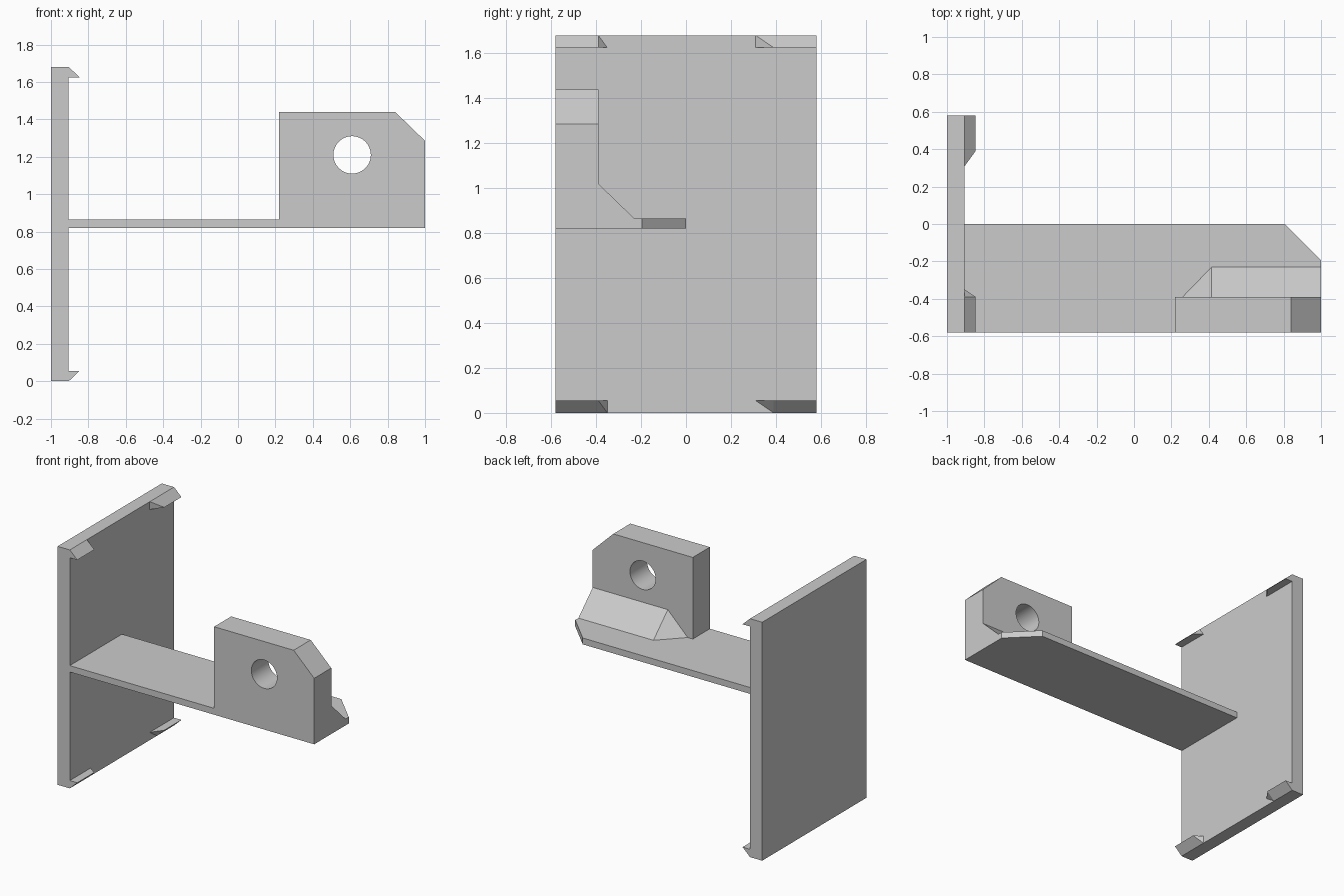
import bpy
import bmesh
from mathutils import Vector

cube = bpy.data.objects.get("Cube")
if cube:
    bpy.data.objects.remove(cube, do_unlink=True)

# Single plain grey
GREY = (0.6, 0.6, 0.6, 1)
grey = bpy.data.materials.new("light_grey")
grey.use_nodes = True
grey.diffuse_color = GREY
grey.node_tree.nodes["Principled BSDF"].inputs["Base Color"].default_value = GREY

# Shared dimensions
WALL_L, WALL_R, ARM_R = -1.0, -0.905, 1.0
FRONT, BACK, HEIGHT = -0.58, 0.58, 1.68
BLOCK_BACK, ARM_LOW, ARM_TOP = -0.39, 0.82, 0.865


def finish(name, bm):
    bmesh.ops.recalc_face_normals(bm, faces=bm.faces)
    mesh = bpy.data.meshes.new(name)
    bm.to_mesh(mesh)
    bm.free()
    mesh.materials.append(grey)
    obj = bpy.data.objects.new(name, mesh)
    bpy.context.collection.objects.link(obj)
    return obj


def prism(name, outline, offset):
    """Extrude a planar outline along an offset."""
    bm = bmesh.new()
    face = bm.faces.new([bm.verts.new(p) for p in outline])
    new = bmesh.ops.extrude_face_region(bm, geom=[face])["geom"]
    bmesh.ops.translate(bm, vec=Vector(offset),
                        verts=[v for v in new if isinstance(v, bmesh.types.BMVert)])
    return finish(name, bm)


def hull(name, points):
    bm = bmesh.new()
    bmesh.ops.convex_hull(bm, input=[bm.verts.new(p) for p in points])
    bmesh.ops.dissolve_limit(bm, angle_limit=0.01, verts=bm.verts, edges=bm.edges)
    return finish(name, bm)


def combine(target, tool, operation):
    """Apply a boolean and discard the tool."""
    mod = target.modifiers.new(operation.lower(), "BOOLEAN")
    mod.operation, mod.object, mod.solver = operation, tool, "EXACT"
    bpy.context.view_layer.objects.active = target
    bpy.ops.object.modifier_apply(modifier=mod.name)
    bpy.data.objects.remove(tool, do_unlink=True)


# Upright back plate
prism("wall_plate", [(WALL_L, FRONT, 0), (WALL_R, FRONT, 0),
                     (WALL_R, BACK, 0), (WALL_L, BACK, 0)], (0, 0, HEIGHT))


# Wedge clips at the plate corners, each with a slanted inner end
def clip(name, outer_y, edge_z, inner_z, edge_y, inner_y, tip_y):
    tip_x = WALL_R + 0.058
    hull(name, [(WALL_R, outer_y, edge_z), (WALL_R, outer_y, inner_z),
                (tip_x, outer_y, inner_z), (WALL_R, edge_y, edge_z),
                (WALL_R, inner_y, inner_z), (tip_x, tip_y, inner_z)])


LIP = 0.055
clip("top_front_clip", FRONT, HEIGHT, HEIGHT - LIP, -0.39, -0.35, -0.39)
clip("top_back_clip", BACK, HEIGHT, HEIGHT - LIP, 0.31, 0.31, 0.39)
clip("bottom_front_clip", FRONT, 0, LIP, -0.35, -0.35, -0.39)
clip("bottom_back_clip", BACK, 0, LIP, 0.39, 0.31, 0.39)

# Arm with a chamfered back corner
arm = prism("arm", [(WALL_R, FRONT, ARM_LOW), (ARM_R, FRONT, ARM_LOW),
                    (ARM_R, -0.195, ARM_LOW), (0.805, 0, ARM_LOW),
                    (WALL_R, 0, ARM_LOW)], (0, 0, ARM_TOP - ARM_LOW))

# Upright lug with a chamfered top corner
lug = prism("lug", [(0.22, FRONT, ARM_LOW), (ARM_R, FRONT, ARM_LOW),
                    (ARM_R, FRONT, 1.285), (0.84, FRONT, 1.44),
                    (0.22, FRONT, 1.44)], (0, BLOCK_BACK - FRONT, 0))
combine(arm, lug, "UNION")

# Sloped gusset behind the lug
hull("gusset", [(0.26, BLOCK_BACK, ARM_TOP), (0.415, -0.23, ARM_TOP),
                (0.415, BLOCK_BACK, 1.02), (ARM_R, BLOCK_BACK, ARM_TOP),
                (ARM_R, -0.23, ARM_TOP), (ARM_R, BLOCK_BACK, 1.02)])

# Round hole through the lug
bpy.ops.mesh.primitive_cylinder_add(vertices=64, radius=0.1, depth=0.6,
                                    location=(0.61, -0.485, 1.21),
                                    rotation=(1.5708, 0, 0))
cutter = bpy.context.object
cutter.data.materials.append(grey)
combine(arm, cutter, "DIFFERENCE")

# Merge coplanar pieces and smooth the bore
bm = bmesh.new()
bm.from_mesh(arm.data)
bmesh.ops.dissolve_limit(bm, angle_limit=0.01, verts=bm.verts, edges=bm.edges)
bm.to_mesh(arm.data)
bm.free()
bpy.ops.object.select_all(action="DESELECT")
arm.select_set(True)
bpy.context.view_layer.objects.active = arm
bpy.ops.object.shade_smooth_by_angle()
